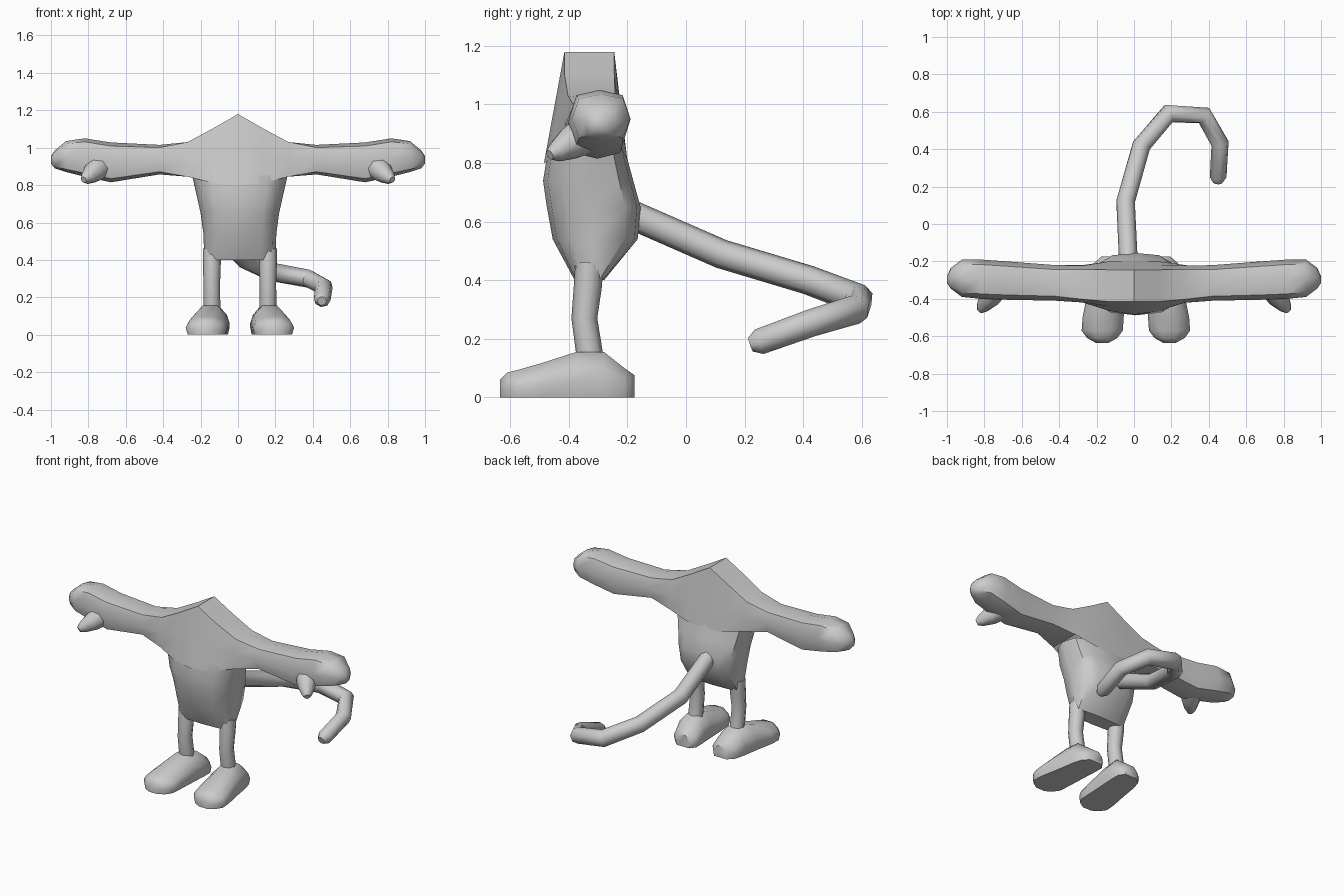
import bpy, bmesh, math

if "Cube" in bpy.data.objects:
    bpy.data.objects.remove(bpy.data.objects["Cube"])

CX = 0.01  # centre line of torso, legs and feet


def finish(obj, angle=50):
    bpy.ops.object.select_all(action='DESELECT')
    obj.select_set(True)
    bpy.context.view_layer.objects.active = obj
    if obj.type == 'CURVE':
        bpy.ops.object.convert(target='MESH')
        obj = bpy.context.view_layer.objects.active
    bpy.ops.object.shade_smooth_by_angle(angle=math.radians(angle))
    return obj


def loft(name, rings, cap_start=True, cap_end=True, drop=None):
    bm = bmesh.new()
    loops = [[bm.verts.new(p) for p in ring] for ring in rings]
    n = len(loops[0])
    for a, b in zip(loops, loops[1:]):
        for i in range(n):
            j = (i + 1) % n
            bm.faces.new((a[i], a[j], b[j], b[i]))
    if cap_start:
        bm.faces.new(loops[0])
    if cap_end:
        bm.faces.new(loops[-1])
    bmesh.ops.recalc_face_normals(bm, faces=bm.faces)
    if drop:
        hidden = [f for f in bm.faces if drop(f.calc_center_median())]
        bmesh.ops.delete(bm, geom=hidden, context='FACES')
    mesh = bpy.data.meshes.new(name)
    bm.to_mesh(mesh)
    bm.free()
    obj = bpy.data.objects.new(name, mesh)
    bpy.context.collection.objects.link(obj)
    return finish(obj)


def tube(name, points, depth=0.05, res=2):
    curve = bpy.data.curves.new(name, 'CURVE')
    curve.dimensions = '3D'
    curve.bevel_depth = depth
    curve.bevel_resolution = res
    curve.use_fill_caps = True
    spline = curve.splines.new('POLY')
    spline.points.add(len(points) - 1)
    for p, (x, y, z, r) in zip(spline.points, points):
        p.co = (x, y, z, 1)
        p.radius = r
    obj = bpy.data.objects.new(name, curve)
    bpy.context.collection.objects.link(obj)
    return finish(obj)


# Shoulders and arms: one loft from hand to hand, peaked at the neck
def arm_ring(x, front_top, front_low, back_top, back_low, z0, z1, k):
    ring = []
    for u, v in [(-k, 1), (0, 1), (k, 1), (1, 0), (k, -1), (0, -1), (-k, -1), (-1, 0)]:
        t = (v + 1) / 2
        f = front_low + (front_top - front_low) * t
        b = back_low + (back_top - back_low) * t
        vv = v if k > 0.9 or u == 0 else v * 0.82
        ring.append((x, (f + b) / 2 + u * (b - f) / 2,
                     (z0 + z1) / 2 + vv * (z1 - z0) / 2))
    return ring


ARM = [
    (0.00, -.415, -.485, -.245, -.20, .80, 1.18, 1),
    (0.13, -.415, -.465, -.245, -.20, .81, 1.105, 1),
    (0.27, -.41, -.43, -.235, -.21, .845, 1.03, .92),
    (0.42, -.41, -.41, -.22, -.22, .857, 1.015, .75),
    (0.68, -.405, -.405, -.20, -.20, .815, 1.028, .75),
    (0.82, -.40, -.40, -.19, -.19, .845, 1.05, .75),
    (0.92, -.39, -.39, -.19, -.19, .87, 1.035, .75),
    (0.98, -.345, -.345, -.235, -.235, .89, .985, .75),
    (1.00, -.315, -.315, -.28, -.28, .915, .955, .75),
]
rings = [arm_ring(-s[0], *s[1:]) for s in reversed(ARM[1:])]
rings += [arm_ring(*s) for s in ARM]
loft("shoulders_and_arms", rings,
     drop=lambda c: abs(c.x) < 0.21 and c.z < 0.84)


# Torso
def torso_ring(z, w, y0, y1, n=12, e=0.75):
    ring = []
    for i in range(n):
        a = 2 * math.pi * i / n
        c, s = math.cos(a), math.sin(a)
        power = e if s < 0 else 0.55
        x = math.copysign(abs(c) ** e, c) * w
        y = math.copysign(abs(s) ** power, s) * (y1 - y0) / 2
        ring.append((CX + x, (y0 + y1) / 2 + y, z))
    return ring


TORSO = [(.40, .19, -.38, -.28), (.54, .195, -.455, -.165),
         (.65, .21, -.475, -.155), (.74, .23, -.488, -.18),
         (.85, .255, -.47, -.21)]
loft("torso", [torso_ring(*s) for s in TORSO], cap_end=False)


# Feet sections along y: y, centre offset, half width, height
FOOT = [(-.175, .135, .05, .075), (-.21, .14, .085, .10), (-.28, .15, .095, .155),
        (-.375, .16, .10, .155), (-.50, .175, .11, .115), (-.57, .18, .11, .095),
        (-.61, .18, .08, .085), (-.635, .18, .035, .06)]
OUTLINE = [(-.9, 0), (-1, .4), (-.85, .68), (-.4, 1), (.4, 1), (.85, .68), (1, .4), (.9, 0)]

for side, label in ((-1, "left"), (1, "right")):
    # Foot
    loft(label + "_foot", [[(CX + side * (c + u * w), y, v * h) for u, v in OUTLINE]
                           for y, c, w, h in FOOT])
    # Leg
    lx = CX + side * .15
    tube(label + "_leg", [(lx, -.33, .46, 1), (lx, -.335, .38, 1),
                          (lx, -.347, .27, .92), (lx, -.328, .14, .95)], .048)
    # Thumb
    tube(label + "_thumb", [(side * .74, -.34, .90, 1), (side * .775, -.40, .865, .8),
                            (side * .81, -.445, .838, .5), (side * .825, -.465, .828, .25)], .07)

# Tail
tube("tail", [(-.03, -.20, .63, 1.0), (-.045, .12, .49, 1), (.04, .42, .40, 1),
              (.185, .59, .335, 1.05), (.375, .58, .30, 1.0), (.46, .43, .255, .95),
              (.45, .25, .19, .9), (.448, .22, .18, .5)], .05)
